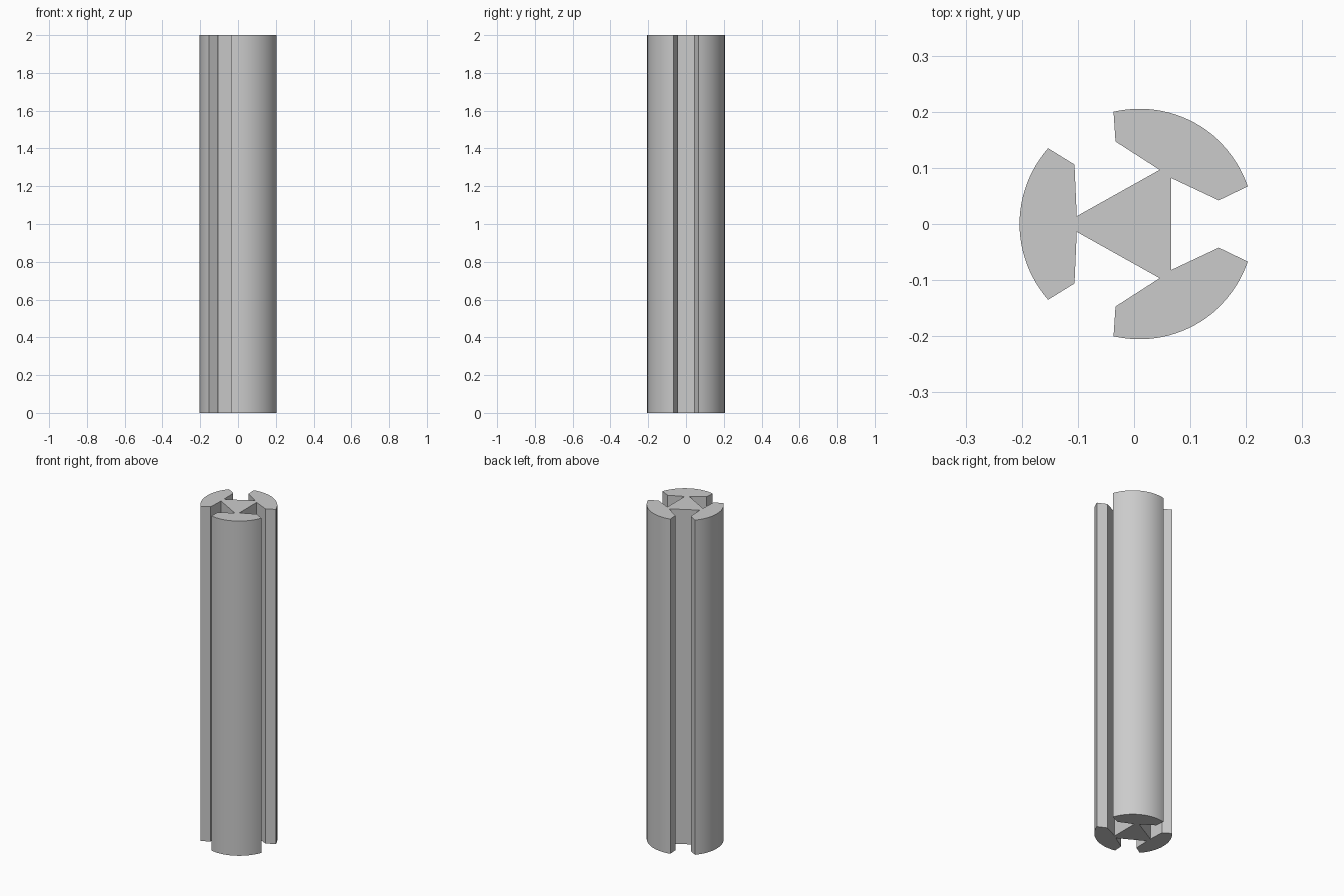
import bpy, bmesh, math
from mathutils import Vector

HEIGHT = 2.0
RADIUS = 0.204
STEPS = 24

cube = bpy.data.objects.get("Cube")
if cube:
    bpy.data.objects.remove(cube, do_unlink=True)

# Single plain grey
grey = bpy.data.materials.new("light_grey")
grey.use_nodes = True
colour = (0.6, 0.6, 0.6, 1.0)
grey.diffuse_color = colour
grey.node_tree.nodes["Principled BSDF"].inputs["Base Color"].default_value = colour


def arc(start, end, radius):
    """Points of a counter-clockwise arc joining two points, both included."""
    a, b = Vector(start), Vector(end)
    half = (b - a) / 2
    inward = Vector((-half.y, half.x)).normalized()
    centre = a + half + inward * math.sqrt(radius ** 2 - half.length ** 2)
    first = math.atan2(a.y - centre.y, a.x - centre.x)
    sweep = 2 * math.asin(half.length / radius)
    return [centre + radius * Vector((math.cos(first + sweep * i / STEPS),
                                      math.sin(first + sweep * i / STEPS)))
            for i in range(STEPS + 1)]


# Upper half of the cross-section: side lobe, triangular core edge, rear lobe
side_lobe = ([(0.066, 0.082), (0.151, 0.042)]
             + arc((0.203, 0.067), (-0.0365, 0.2), RADIUS)
             + [(-0.033, 0.147), (0.0455, 0.0965)])
rear_arc = arc((-0.153, 0.135), (-0.153, -0.135), RADIUS)
rear_lobe = [(-0.102, 0.014), (-0.106, 0.106)] + rear_arc[:STEPS // 2]
half = side_lobe + rear_lobe
tip = [rear_arc[STEPS // 2]]
profile = half + tip + [(x, -y) for x, y in reversed(half)]

# Extrude the cross-section into the slotted column
bm = bmesh.new()
base = bm.faces.new([bm.verts.new((x, y, 0)) for x, y in profile])
top = bmesh.ops.extrude_face_region(bm, geom=[base], use_keep_orig=True)
bmesh.ops.translate(bm, vec=(0, 0, HEIGHT),
                    verts=[g for g in top["geom"] if isinstance(g, bmesh.types.BMVert)])
bmesh.ops.recalc_face_normals(bm, faces=bm.faces)
# Clean triangles on the concave end caps
bmesh.ops.triangulate(bm, faces=[f for f in bm.faces if len(f.verts) > 4])

mesh = bpy.data.meshes.new("slotted_column")
bm.to_mesh(mesh)
bm.free()
mesh.materials.append(grey)
column = bpy.data.objects.new("slotted_column", mesh)
bpy.context.collection.objects.link(column)

# Smooth the curved lobes, keep the slot corners crisp
bpy.ops.object.select_all(action='DESELECT')
column.select_set(True)
bpy.context.view_layer.objects.active = column
bpy.ops.object.shade_smooth_by_angle(angle=math.radians(25))
